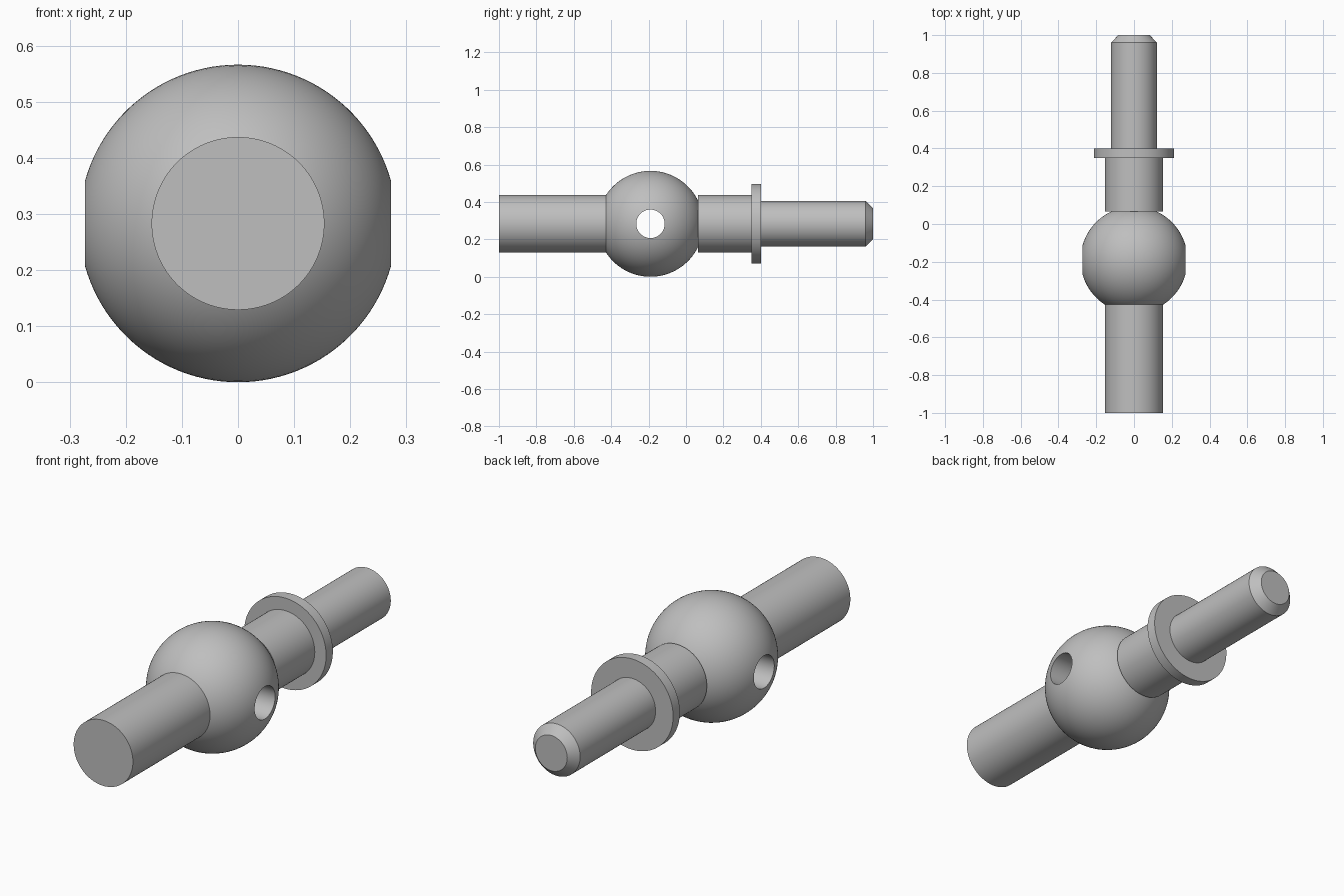
import bpy, bmesh, math
from mathutils import Vector, Matrix

cube = bpy.data.objects.get("Cube")
if cube:
    bpy.data.objects.remove(cube, do_unlink=True)

AXIS_Z = 0.283      # height of the shaft axis
BALL_Y = -0.19      # ball centre along the shaft
BALL_R = 0.283
HOLE_R = 0.076

steel = bpy.data.materials.new("grey steel")
steel.use_nodes = True
grey = (0.52, 0.52, 0.52, 1)
steel.diffuse_color = grey
steel.node_tree.nodes["Principled BSDF"].inputs["Base Color"].default_value = grey


def lathe(name, profile, axis, centre, closed=False, steps=96):
    """Spin (radius, distance) points around the x or y axis."""
    bm = bmesh.new()
    direction = Vector((1, 0, 0)) if axis == "X" else Vector((0, 1, 0))
    verts = [bm.verts.new(Vector((0, 0, r)) + direction * d) for r, d in profile]
    edges = [bm.edges.new(pair) for pair in zip(verts, verts[1:])]
    if closed:
        edges.append(bm.edges.new((verts[-1], verts[0])))
    bmesh.ops.spin(bm, geom=verts + edges, cent=(0, 0, 0), axis=direction,
                   angle=math.tau, steps=steps, use_duplicate=False)
    bmesh.ops.remove_doubles(bm, verts=bm.verts, dist=1e-5)
    bmesh.ops.recalc_face_normals(bm, faces=bm.faces)
    bmesh.ops.transform(bm, matrix=Matrix.Translation(centre), verts=bm.verts)
    mesh = bpy.data.meshes.new(name)
    bm.to_mesh(mesh)
    bm.free()
    mesh.materials.append(steel)
    obj = bpy.data.objects.new(name, mesh)
    bpy.context.collection.objects.link(obj)
    bpy.ops.object.select_all(action="DESELECT")
    obj.select_set(True)
    bpy.context.view_layer.objects.active = obj
    bpy.ops.object.shade_smooth_by_angle(angle=math.radians(30))
    return obj


# Ball with a cross hole: an arc from hole rim to hole rim, closed by the bore
rim = math.asin(HOLE_R / BALL_R)
count = 48
angles = [rim + (math.pi - 2 * rim) * i / count for i in range(count + 1)]
arc = [(BALL_R * math.sin(a), BALL_R * math.cos(a)) for a in angles]
lathe("drilled_ball", arc, "X", (0, BALL_Y, AXIS_Z), closed=True)

# Plain rod at the front, ending inside the ball
lathe("front_rod", [(0, -1), (0.154, -1), (0.154, -0.38), (0, -0.38)],
      "Y", (0, 0, AXIS_Z))

# Neck, collar and chamfered pin at the back
lathe("collared_pin", [(0, 0.065), (0.154, 0.065), (0.154, 0.35), (0.213, 0.35),
                       (0.213, 0.4), (0.122, 0.4), (0.122, 0.96), (0.083, 1), (0, 1)],
      "Y", (0, 0, AXIS_Z))
